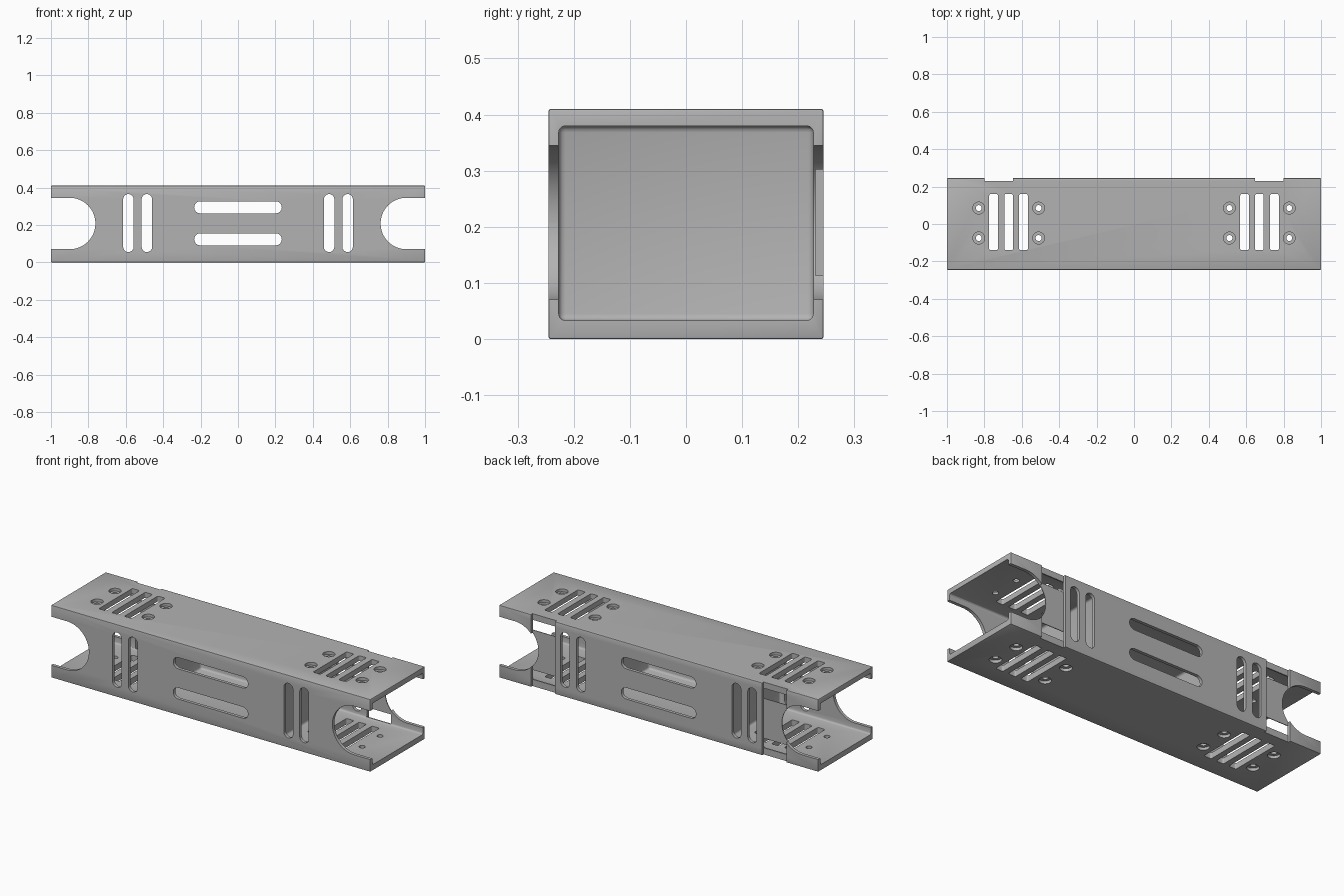
import bpy, bmesh
from math import sin, cos, pi
from mathutils import Vector

if "Cube" in bpy.data.objects:
    bpy.data.objects.remove(bpy.data.objects["Cube"])

HALF_Y, HEIGHT = 0.245, 0.41
MID_Z = HEIGHT / 2

grey = bpy.data.materials.new("plain grey")
grey.use_nodes = True
colour = (0.45, 0.45, 0.45, 1)
grey.diffuse_color = colour
grey.node_tree.nodes["Principled BSDF"].inputs["Base Color"].default_value = colour


def finish(bm, name):
    bmesh.ops.recalc_face_normals(bm, faces=bm.faces)
    mesh = bpy.data.meshes.new(name)
    bm.to_mesh(mesh)
    bm.free()
    mesh.materials.append(grey)
    obj = bpy.data.objects.new(name, mesh)
    bpy.context.collection.objects.link(obj)
    return obj


def rounded_box(name, low, high, radius, segments=3):
    bm = bmesh.new()
    low, high = Vector(low), Vector(high)
    bmesh.ops.create_cube(bm, size=1)
    for v in bm.verts:
        v.co = (low + high) / 2 + v.co * (high - low)
    if radius:
        bmesh.ops.bevel(bm, geom=bm.edges[:], offset=radius, segments=segments,
                        profile=0.5, affect='EDGES')
    return finish(bm, name)


def rounded_prism(name, axis, centre, size, radius, start, end, steps=8):
    """Rounded rectangle in x and z (axis y) or x and y (axis z), extruded."""
    bm = bmesh.new()
    du, dv = size[0] / 2 - radius, size[1] / 2 - radius
    verts = []
    for corner, (su, sv) in enumerate(((1, 1), (-1, 1), (-1, -1), (1, -1))):
        for i in range(steps + 1):
            a = (corner + i / steps) * pi / 2
            u = centre[0] + su * du + radius * cos(a)
            v = centre[1] + sv * dv + radius * sin(a)
            verts.append(bm.verts.new((u, start, v) if axis == "y" else (u, v, start)))
    bmesh.ops.remove_doubles(bm, verts=verts, dist=1e-5)
    face = bm.faces.new([v for v in verts if v.is_valid])
    side = bmesh.ops.extrude_face_region(bm, geom=[face])
    moved = [g for g in side["geom"] if isinstance(g, bmesh.types.BMVert)]
    shift = (0, end - start, 0) if axis == "y" else (0, 0, end - start)
    bmesh.ops.translate(bm, verts=moved, vec=shift)
    return finish(bm, name)


def cut(target, cutter):
    mod = target.modifiers.new("cut", 'BOOLEAN')
    mod.operation, mod.solver, mod.object = 'DIFFERENCE', 'EXACT', cutter
    bpy.context.view_layer.objects.active = target
    bpy.ops.object.modifier_apply(modifier=mod.name)
    bpy.data.objects.remove(cutter)


# Outer shell
body = rounded_box("tube_body", (-1, -HALF_Y, 0), (1, HALF_Y, HEIGHT), 0.004, 2)

# Three hollow chambers, leaving two bulkheads between them
for x0, x1 in ((-1.2, -0.43), (-0.39, 0.39), (0.43, 1.2)):
    cut(body, rounded_box("chamber", (x0, -0.227, 0.033), (x1, 0.227, 0.38), 0.012))

# Long horizontal slots through both side walls
for z in (0.123, 0.294):
    cut(body, rounded_prism("long_slot", "y", (0, z), (0.468, 0.064), 0.032, -0.4, 0.4))

for side in (-1, 1):
    # Vertical slots through both side walls
    for x in (0.487, 0.586):
        cut(body, rounded_prism("side_slot", "y", (side * x, 0.21), (0.056, 0.31),
                                0.028, -0.4, 0.4))
    # Round-ended mouths at the ends of the side walls
    cut(body, rounded_prism("end_mouth", "y", (side * 1.0625, 0.2075), (0.6, 0.275),
                            0.1374, -0.4, 0.4, 16))
    # Strap groove on the back wall, with a window at its top and bottom
    x0, x1 = sorted((side * 0.648, side * 0.8))
    cut(body, rounded_box("strap_groove", (x0, 0.231, -0.1), (x1, 0.4, 0.6), 0))
    for z0, z1 in ((0.038, 0.092), (0.318, 0.375)):
        cut(body, rounded_box("strap_window", (x0, 0.2, z0), (x1, 0.3, z1), 0))
    # Vent slots through the top and bottom
    for x in (0.591, 0.67, 0.751):
        cut(body, rounded_prism("vent_slot", "z", (side * x, 0.01), (0.046, 0.3),
                                0.008, -0.2, 0.6, 4))
    # Counterbored screw holes through the top and bottom
    for x in (0.51, 0.83):
        for y in (-0.075, 0.085):
            spot = (side * x, y)
            cut(body, rounded_prism("screw_hole", "z", spot, (0.032, 0.032),
                                    0.016, -0.2, 0.6, 5))
            for z0, z1 in ((-0.1, 0.016), (HEIGHT - 0.016, 0.6)):
                cut(body, rounded_prism("counterbore", "z", spot, (0.064, 0.064),
                                        0.032, z0, z1, 6))

# Smooth shading with sharp edges kept
bpy.ops.object.select_all(action='DESELECT')
body.select_set(True)
bpy.context.view_layer.objects.active = body
bpy.ops.object.shade_smooth_by_angle(angle=pi / 6)
